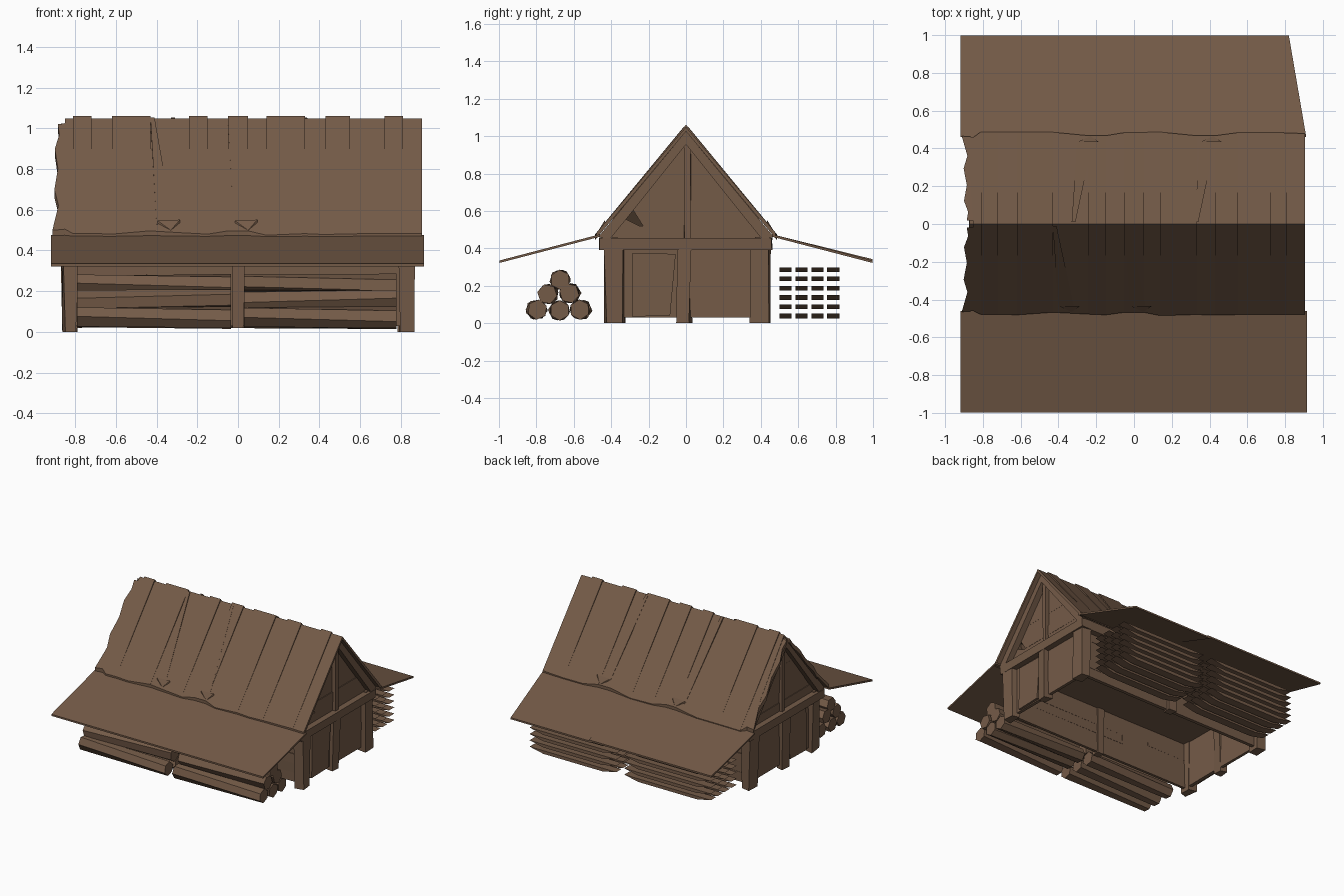
import bpy, bmesh, math, random
from mathutils import Vector

random.seed(4)
cube = bpy.data.objects.get("Cube")
if cube:
    bpy.data.objects.remove(cube, do_unlink=True)

wood = bpy.data.materials.new("weathered_brown_wood")
wood.use_nodes = True
BROWN = (0.175, 0.104, 0.064, 1)
wood.diffuse_color = BROWN
wood.node_tree.nodes["Principled BSDF"].inputs["Base Color"].default_value = BROWN


def jit(a):
    return random.uniform(-a, a)


def loft(name, loop_a, loop_b):
    """Closed solid between two loops with the same point count."""
    bm = bmesh.new()
    a = [bm.verts.new(p) for p in loop_a]
    b = [bm.verts.new(p) for p in loop_b]
    bm.faces.new(a)
    bm.faces.new(b[::-1])
    n = len(a)
    for i in range(n):
        j = (i + 1) % n
        bm.faces.new((a[i], b[i], b[j], a[j]))
    bmesh.ops.recalc_face_normals(bm, faces=bm.faces)
    mesh = bpy.data.meshes.new(name)
    bm.to_mesh(mesh)
    bm.free()
    mesh.materials.append(wood)
    ob = bpy.data.objects.new(name, mesh)
    bpy.context.collection.objects.link(ob)
    return ob


def box(name, x, y, z, wobble=0.0, undercut=0.0):
    """Box from (low, high) ranges, with hewn corners and slanted x ends."""
    def ring(h, inset):
        x0, x1 = x[0] + inset, x[1] - inset
        return [(px + jit(wobble), py + jit(wobble), h)
                for px, py in ((x0, y[0]), (x1, y[0]), (x1, y[1]), (x0, y[1]))]
    return loft(name, ring(z[0], undercut), ring(z[1], 0))


def end_plate(name, x, outline, thick=0.03):
    """Upright plate facing along x, from (y, z) points."""
    return loft(name, [(x - thick / 2, y, z) for y, z in outline],
                [(x + thick / 2, y, z) for y, z in outline])


# Roof: slope coordinates (x, t) with t = 0 at the ridge and 1 at the eave
RIDGE, EAVE = Vector((0, 0, 1.055)), Vector((0, 0.49, 0.47))


def on_roof(x, t, side, depth):
    p = RIDGE.lerp(EAVE, t)
    # depth drops straight down so both slopes meet cleanly at the ridge
    return (x, side * p.y, p.z - depth)


def roof_plate(name, outline, side, lift=0.0, thick=0.03):
    """Plate on the slope; its lift fades out toward the eave."""
    return loft(name, [on_roof(x, t, side, -lift * (1 - t)) for x, t in outline],
                [on_roof(x, t, side, thick) for x, t in outline])


seams = [-0.85, -0.81, -0.72, -0.62, -0.43, -0.24, -0.15, -0.05, 0.05,
         0.14, 0.33, 0.43, 0.55, 0.72, 0.81, 0.905]
for side, label in ((-1, "front"), (1, "back")):
    chips = (-0.34, 0.04) if side < 0 else (-0.24, 0.41)
    edge = 0.94
    for i, (x0, x1) in enumerate(zip(seams, seams[1:])):
        lift = 0.006 if i % 2 else -0.006
        # neighbouring boards share their eave corner, so the eave waves gently
        last, edge = edge, 0.985 + jit(0.012)
        if min(abs(x1 - c) for c in chips) < 0.1:
            edge = 0.955
        outline = [(x0, 0), (x1, 0), (x1, edge), (x0, last)]
        if i == 0:
            outline += [(-0.912, 0.95), (-0.87, 0.65)]
        roof_plate(label + "_roof_board", outline, side, lift)
    # splintered barge board along the broken end
    roof_plate(label + "_barge_board",
               [(-0.84, 0.03), (-0.885, 0.04), (-0.878, 0.13), (-0.9, 0.25), (-0.885, 0.42),
                (-0.902, 0.6), (-0.88, 0.75), (-0.84, 0.8)], side, -0.012, 0.045)
    # lifted splinters near the eave, below warped boards
    for x in chips:
        top = [on_roof(x + dx, t, side, -h)
               for dx, t, h in ((-0.055, 0.89, 0.012), (0.055, 0.885, 0.014), (0.01, 0.95, 0))]
        low = [on_roof(x + dx, t, side, 0.02)
               for dx, t in ((-0.055, 0.89), (0.055, 0.885), (0.01, 0.95))]
        loft(label + "_roof_splinter", top, low)
        roof_plate(label + "_warped_board",
                   [(x - 0.09, 0.02), (x - 0.07, 0.02), (x + 0.02, 0.88), (x - 0.06, 0.9)],
                   side, 0.009)


# Thin awnings over the stores on both long sides
def awning(name, side, inner, outer, lift=0.0):
    top = [(inner[0], side * 0.46, 0.475), (inner[1], side * 0.46, 0.475),
           (outer[1], side * 0.997, 0.335 + lift), (outer[0], side * 0.997, 0.335 + lift)]
    loft(name, top, [(x, y, z - 0.013) for x, y, z in top])


awning("front_awning", -1, (-0.918, 0.915), (-0.918, 0.915))
awning("back_awning_wide", 1, (-0.918, 0.24), (-0.918, 0.14), 0.007)
awning("back_awning_narrow", 1, (0.22, 0.912), (0.12, 0.82))

# Long walls of stacked boards, with plate beams and posts
for side, label in ((-1, "front"), (1, "back")):
    for k in range(5):
        z = 0.03 + k * 0.074
        cut = jit(0.5)
        for x in ((-0.82, cut), (cut, 0.82)):
            y = sorted((side * 0.38, side * (0.405 + jit(0.005))))
            box(label + "_wall_board", x, y, (z, z + 0.074), 0.002)
    box(label + "_plate_beam", (-0.85, 0.85), sorted((side * 0.37, side * 0.455)),
        (0.39, 0.46), 0.004)
    box(label + "_middle_post", (-0.03, 0.03), sorted((side * 0.37, side * 0.435)),
        (0.02, 0.4), 0.005)


# Gable ends
def half(z):
    return 0.43 * (0.99 - z) / 0.55


bands = [0.44, 0.52, 0.6, 0.7, 0.8, 0.9, 0.985]
for side, label in ((1, "left"), (-1, "right")):
    for y0, y1 in ((-0.43, -0.33), (-0.05, 0.025), (0.345, 0.445)):
        box(label + "_end_post", sorted((side * 0.785, side * 0.865)), (y0, y1),
            (0, 0.42), 0.01, 0.008)
    for y in ((-0.36, -0.01), (-0.01, 0.39)):
        box(label + "_end_wall", sorted((side * 0.8, side * 0.825)), y, (0.03, 0.4), 0.003)
    box(label + "_tie_beam", sorted((side * 0.785, side * 0.87)), (-0.465, 0.46),
        (0.39, 0.455), 0.004)
    for z0, z1 in zip(bands, bands[1:]):
        left0, left1 = -half(z0), -half(z1)
        if side > 0 and z0 == 0.52:  # broken board
            end_plate("left_gable_stub", 0.81, [(left0, z0), (-0.25, z0), (-0.32, 0.555)])
            left0, left1 = -0.23, -0.28
        end_plate(label + "_gable_board", side * (0.81 + jit(0.004)),
                  [(left0, z0), (half(z0), z0), (half(z1), z1), (left1, z1)])
    box(label + "_king_post", sorted((side * 0.8, side * 0.85)), (-0.01, 0.025),
        (0.44, 1.0), 0.002)
    for s in (-1, 1):
        end_plate(label + "_rafter", side * 0.845,
                  [(0, 1.025), (s * 0.47, 0.46), (s * 0.405, 0.45), (0, 0.955)], 0.05)
    # sagging door with a crooked edge
    end_plate(label + "_door", side * 0.832,
              [(-0.29, 0.035), (-0.085, 0.04), (-0.055, 0.37), (-0.285, 0.375)], 0.018)

# fallen board slanting behind the broken gable
loft("fallen_gable_board", [(0.78, y, 0.62) for y in (-0.35, -0.2)] +
     [(0.765, y, 0.62) for y in (-0.2, -0.35)],
     [(0.68, y, 0.5) for y in (-0.35, -0.2)] + [(0.665, y, 0.5) for y in (-0.2, -0.35)])

box("loft_floor", (-0.8, 0.8), (-0.39, 0.39), (0.39, 0.41))

# Two stacks of rough, twisted six-sided logs in front
log_spots = [(-0.8, 0.072), (-0.68, 0.068), (-0.562, 0.072),
             (-0.735, 0.155), (-0.62, 0.16), (-0.675, 0.232)]


def log_ring(x, y, z, r, turn):
    return [(x, y + r * math.cos(turn + i * math.pi / 3),
             z + r * math.sin(turn + i * math.pi / 3)) for i in range(6)]


for x0, x1 in ((-0.79, -0.035), (0.03, 0.78)):
    for y, z in log_spots:
        turn = jit(0.2)
        twist = random.choice((-0.4, 0.4))
        loft("log", log_ring(x0, y + jit(0.008), z, 0.054, turn),
             log_ring(x1, y + jit(0.008), z, 0.054, turn + twist))

# Two stacks of sawn planks behind, with obliquely cut ends
for x in ((-0.79, -0.04), (0.03, 0.78)):
    for row in range(6):
        for col in range(4):
            y, z = 0.5 + col * 0.085, 0.026 + row * 0.0495
            box("sawn_plank", x, (y, y + 0.065), (z, z + 0.025), undercut=0.12)
